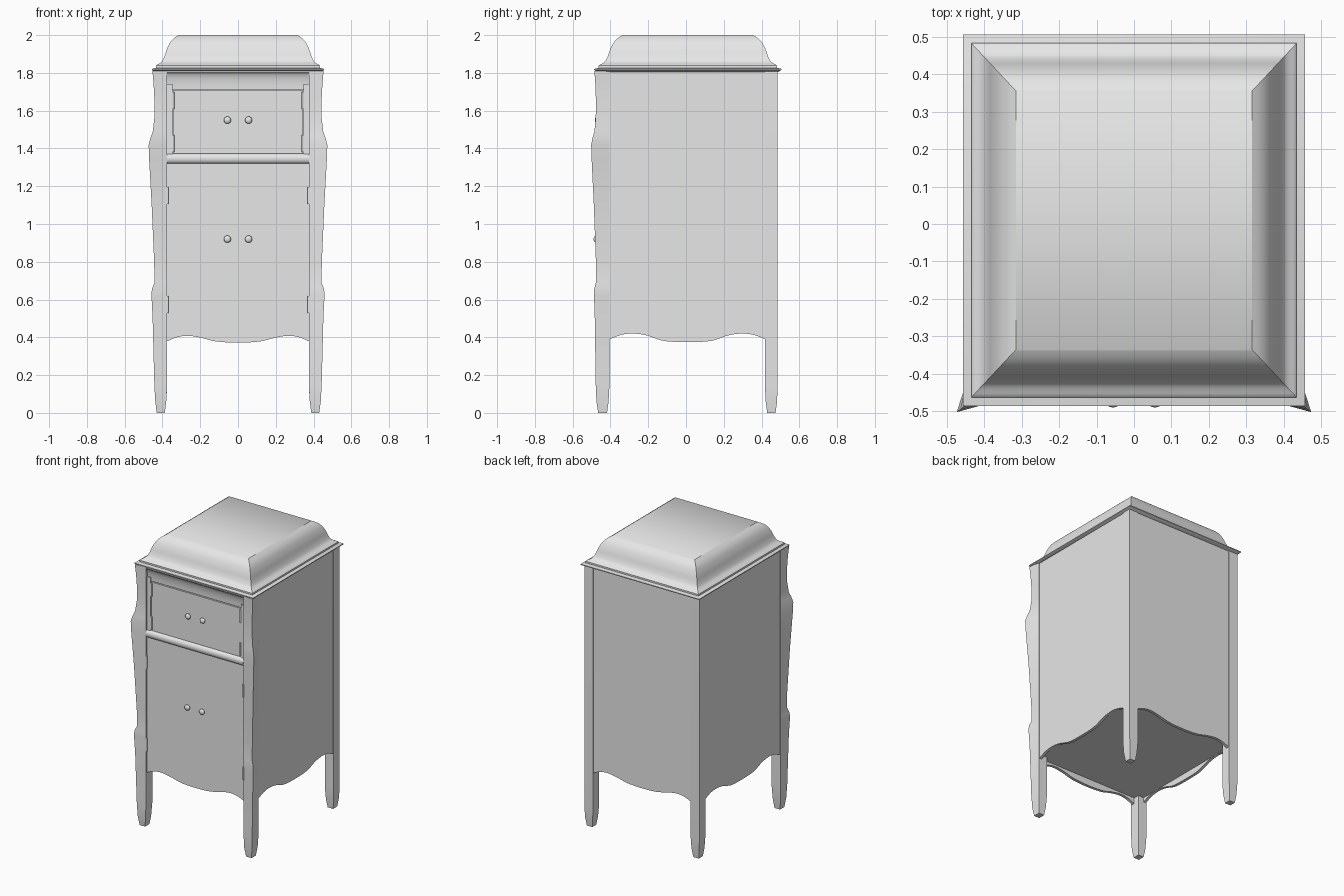
import bpy, bmesh, math
from mathutils import Matrix, Vector

if "Cube" in bpy.data.objects:
    bpy.data.objects.remove(bpy.data.objects["Cube"], do_unlink=True)

GREY = 0.8
mat = bpy.data.materials.new("plain grey")
mat.use_nodes = True
mat.diffuse_color = (GREY, GREY, GREY, 1)
mat.node_tree.nodes["Principled BSDF"].inputs["Base Color"].default_value = (GREY, GREY, GREY, 1)


def finish(name, bm, angle=30):
    """Turn a bmesh into a named object, smooth except at sharp edges."""
    bmesh.ops.recalc_face_normals(bm, faces=bm.faces)
    mesh = bpy.data.meshes.new(name)
    bm.to_mesh(mesh)
    bm.free()
    mesh.materials.append(mat)
    obj = bpy.data.objects.new(name, mesh)
    bpy.context.collection.objects.link(obj)
    bpy.ops.object.select_all(action='DESELECT')
    obj.select_set(True)
    bpy.context.view_layer.objects.active = obj
    bpy.ops.object.shade_smooth_by_angle(angle=math.radians(angle))
    return obj


def loft(name, rings, angle=30):
    """Skin a stack of matching rings and cap both ends."""
    bm = bmesh.new()
    loops = [[bm.verts.new(p) for p in ring] for ring in rings]
    n = len(loops[0])
    for a, b in zip(loops, loops[1:]):
        for i in range(n):
            bm.faces.new((a[i], a[(i + 1) % n], b[(i + 1) % n], b[i]))
    bm.faces.new(loops[0])
    bm.faces.new(loops[-1])
    return finish(name, bm, angle)


def rect(x0, x1, y0, y1, z):
    return [(x0, y0, z), (x1, y0, z), (x1, y1, z), (x0, y1, z)]


def box(name, x0, x1, y0, y1, z0, z1):
    return loft(name, [rect(x0, x1, y0, y1, z0), rect(x0, x1, y0, y1, z1)])


def smooth_path(points, steps=5):
    """Catmull-Rom curve through 2D points."""
    pts = [Vector(p) for p in points]
    pts = [pts[0]] + pts + [pts[-1]]
    out = []
    for a, b, c, d in zip(pts, pts[1:], pts[2:], pts[3:]):
        for k in range(steps):
            t = k / steps
            out.append(0.5 * (2 * b + (c - a) * t + (2 * a - 5 * b + 4 * c - d) * t * t
                              + (3 * b - a - 3 * c + d) * t ** 3))
    return out + [pts[-1]]


def apron_panel(name, half, dip, rise, top, place):
    """Upright board with a serpentine lower edge; place maps (u, z, depth) to xyz."""
    side = [(0, dip), (0.3 * half, dip + 0.006), (0.52 * half, rise - 0.01),
            (0.7 * half, rise), (0.85 * half, rise - 0.007), (half, rise - 0.03)]
    edge = smooth_path([(-u, z) for u, z in side[:0:-1]] + side)
    outline = [(p.x, p.y) for p in edge] + [(half, top), (-half, top)]
    return loft(name, [[place(u, z, d) for u, z in outline] for d in (0, 0.02)])


TOP = 1.81

# Side, back and lower front panels
for s, label in ((1, "left"), (-1, "right")):
    apron_panel(label + "_side_panel", 0.4125, 0.375, 0.42, TOP,
                lambda u, z, d: (s * (0.438 - d), u + 0.0075, z))
apron_panel("back_panel", 0.38, 0.375, 0.41, TOP, lambda u, z, d: (u, 0.48 - d, z))
apron_panel("lower_front_door", 0.378, 0.372, 0.408, 1.33, lambda u, z, d: (u, -0.465 + d, z))
box("floor_board", -0.42, 0.42, -0.445, 0.46, 0.42, 0.44)

# Front legs: the outer corner swells and narrows with height
swell = [(0.15, 0.443, -0.478), (0.5, 0.452, -0.483), (0.62, 0.458, -0.487),
         (0.655, 0.456, -0.486), (0.69, 0.442, -0.477), (0.8, 0.444, -0.477),
         (1.1, 0.457, -0.488), (1.35, 0.471, -0.5), (1.42, 0.473, -0.502),
         (1.455, 0.464, -0.495), (1.49, 0.451, -0.485), (1.56, 0.443, -0.478),
         (1.65, 0.442, -0.477), (1.74, 0.447, -0.48), (TOP, 0.453, -0.485)]
for s, label in ((1, "left"), (-1, "right")):
    rings = [rect(s * 0.388, s * 0.43, -0.465, -0.418, 0),
             rect(s * 0.38, s * 0.438, -0.474, -0.41, 0.06)]
    for z, ox, oy in swell:
        rings.append([(s * 0.375, -0.475, z), (s * ox, oy, z),
                      (s * 0.442, -0.405, z), (s * 0.375, -0.405, z)])
    loft(label + "_front_leg", rings, 35)
    # Straight back legs with tapered feet
    loft(label + "_back_leg", [rect(s * 0.388, s * 0.43, 0.43, 0.474, 0),
                               rect(s * 0.38, s * 0.438, 0.422, 0.482, 0.06),
                               rect(s * 0.375, s * 0.442, 0.418, 0.485, 0.14),
                               rect(s * 0.375, s * 0.442, 0.418, 0.485, TOP)], 35)
    # Stile beside the upper door
    box(label + "_stile", s * 0.348, s * 0.38, -0.465, -0.43, 1.33, 1.74)

# Recessed upper door
box("upper_door", -0.344, 0.344, -0.458, -0.43, 1.36, 1.708)


def molding(name, profile):
    """Run a (y, z) profile across the front."""
    loft(name, [[(x, y, z) for y, z in profile] for x in (-0.376, 0.376)])


# Half-round rail under the upper door, cove above it
arc = [math.pi * k / 12 for k in range(13)]
molding("half_round_rail", [(-0.46 - 0.02 * math.sin(a), 1.346 - 0.026 * math.cos(a)) for a in arc]
        + [(-0.43, 1.372), (-0.43, 1.32)])
cove = [math.pi / 2 * k / 8 for k in range(9)]
molding("top_cove", [(-0.455 - 0.027 * (1 - math.cos(a)), 1.713 + 0.09 * math.sin(a)) for a in cove]
        + [(-0.482, TOP), (-0.43, TOP), (-0.43, 1.713)])

# Knobs and barrel hinges
for s, label in ((1, "left"), (-1, "right")):
    for level, z, y in (("upper", 1.55, -0.458), ("lower", 0.92, -0.465)):
        bm = bmesh.new()
        bmesh.ops.create_uvsphere(bm, u_segments=20, v_segments=12, radius=0.019,
                                  matrix=Matrix.Translation((s * 0.056, y - 0.012, z))
                                  @ Matrix.Diagonal((1, 0.65, 1, 1)))
        finish(f"{label}_{level}_knob", bm, 60)
    for k, (x, y, z) in enumerate([(0.342, -0.46, 1.655), (0.342, -0.46, 1.425),
                                   (0.374, -0.471, 1.15), (0.374, -0.471, 0.575)]):
        bm = bmesh.new()
        bmesh.ops.create_cone(bm, cap_ends=True, segments=12, radius1=0.007, radius2=0.007,
                              depth=0.09, matrix=Matrix.Translation((s * x, y, z)))
        finish(f"{label}_hinge_{k + 1}", bm)

# Lid: stepped cornice, then a cove rolling into a rounded shoulder
step = [(0.438, TOP - 0.005), (0.456, 1.815), (0.456, 1.821), (0.434, 1.827), (0.434, 1.838)]
dome = smooth_path([(0.43, 1.842), (0.405, 1.858), (0.39, 1.885), (0.377, 1.925),
                    (0.36, 1.96), (0.34, 1.983), (0.315, 2.0)], 4)
rings = []
for h, z in step + [tuple(p) for p in dome]:
    hy = 0.345 + (h - 0.315) * 1.07
    rings.append(rect(-h, h, 0.01 - hy, 0.01 + hy, z))
loft("lid", rings, 32)
